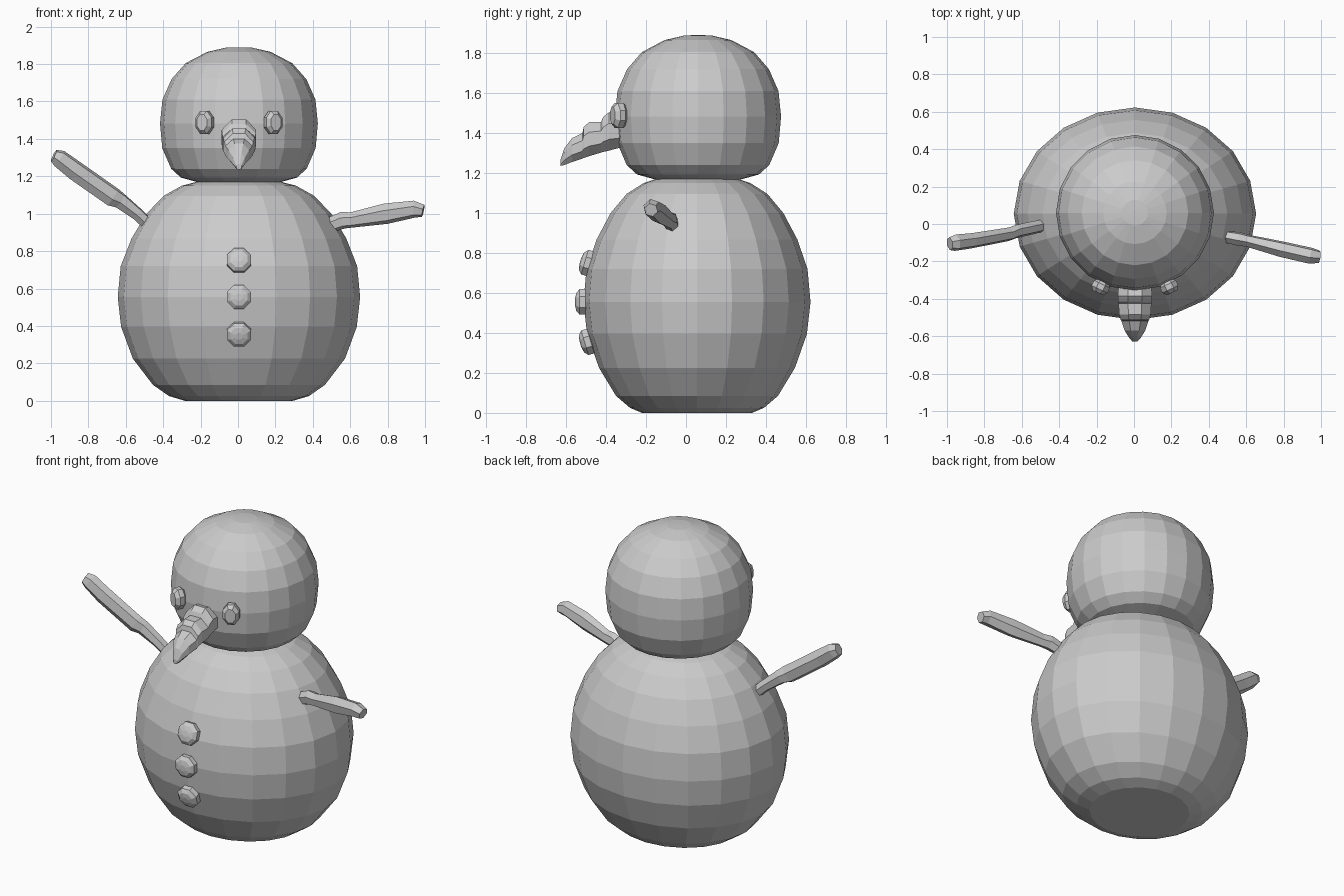
import bpy, bmesh, math
from mathutils import Vector, Matrix

if "Cube" in bpy.data.objects:
    bpy.data.objects.remove(bpy.data.objects["Cube"])


def loft(name, rings):
    """Skin a list of equal-length point rings and cap both ends."""
    bm = bmesh.new()
    rows = [[bm.verts.new(p) for p in ring] for ring in rings]
    n = len(rows[0])
    for a, b in zip(rows, rows[1:]):
        for i in range(n):
            bm.faces.new((a[i], a[(i + 1) % n], b[(i + 1) % n], b[i]))
    bm.faces.new(rows[0])
    bm.faces.new(rows[-1])
    bmesh.ops.recalc_face_normals(bm, faces=bm.faces)
    me = bpy.data.meshes.new(name)
    bm.to_mesh(me)
    bm.free()
    ob = bpy.data.objects.new(name, me)
    bpy.context.collection.objects.link(ob)
    return ob


def snowball(name, profile, cx, cy, n=20):
    """Stack of horizontal ellipses from (z, x radius, y radius)."""
    return loft(name, [[(cx + rx * math.sin(math.tau * i / n), cy + ry * math.cos(math.tau * i / n), z)
                        for i in range(n)] for z, rx, ry in profile])


def twig(name, path, n=6):
    """Tube through (x, y, z, depth radius, height radius)."""
    pts = [Vector(p[:3]) for p in path]
    rings = []
    for k, p in enumerate(path):
        d = (pts[min(k + 1, len(pts) - 1)] - pts[max(k - 1, 0)]).normalized()
        side = d.cross(Vector((0, 0, 1))).normalized()
        up = side.cross(d)
        rings.append([pts[k] + side * p[3] * math.cos(math.tau * i / n + 0.3)
                      + up * p[4] * math.sin(math.tau * i / n + 0.3) for i in range(n)])
    return loft(name, rings)


def pebble(name, loc, normal, profile, n=8):
    """Small faceted lump facing along normal, from (depth, half width, half height)."""
    rot = Vector(normal).normalized().to_track_quat('Z', 'Y').to_matrix().to_4x4()
    m = Matrix.Translation(loc) @ rot
    return loft(name, [[m @ Vector((w * math.cos(math.tau * (i + 0.5) / n) / math.cos(math.pi / n),
                                    h * math.sin(math.tau * (i + 0.5) / n) / math.cos(math.pi / n), d))
                        for i in range(n)] for d, w, h in profile])


# Body with a flattened base
snowball("body", [(0, .29, .275), (.025, .374, .335), (.085, .46, .405), (.225, .567, .49),
                  (.395, .63, .55), (.555, .648, .568), (.72, .632, .553), (.868, .574, .502),
                  (1.0, .494, .432), (1.096, .402, .352), (1.15, .305, .267), (1.172, .22, .2)],
         .005, .055)

# Head
snowball("head", [(z, r, r * .985) for z, r in
                  [(1.163, .2), (1.193, .31), (1.24, .362), (1.35, .41), (1.483, .422), (1.61, .409),
                   (1.72, .36), (1.805, .285), (1.865, .17), (1.888, .07), (1.89, .02)]],
         .005, .06)

# Carrot nose with stepped ridges: (y, bottom z, top z, half width)
nose = [(-.28, 1.34, 1.48, .085), (-.385, 1.312, 1.505, .094), (-.415, 1.305, 1.48, .092),
        (-.425, 1.302, 1.455, .09), (-.485, 1.284, 1.455, .086), (-.512, 1.275, 1.43, .078),
        (-.518, 1.272, 1.4, .074), (-.57, 1.255, 1.375, .056), (-.608, 1.24, 1.325, .032),
        (-.628, 1.236, 1.265, .014)]
loft("nose", [[(.005 + w * math.cos(math.tau * i / 8 + math.pi / 8) * 1.06, y,
                (a + b) / 2 + (b - a) / 2 * math.sin(math.tau * i / 8 + math.pi / 8) * 1.08)
               for i in range(8)] for y, a, b, w in nose])

# Eyes
for s in (-1, 1):
    pebble("eye", (.005 + s * .183, -.335, 1.488), (s * .42, -.9, 0),
           [(-.035, .03, .045), (-.015, .047, .062), (.015, .047, .062), (.036, .03, .042)])

# Buttons following the belly curve
for z, y, tilt in ((.75, -.492, .3), (.555, -.517, 0), (.355, -.492, -.3)):
    pebble("button", (.005, y, z), (0, -1, tilt),
           [(-.03, .045, .045), (-.015, .064, .064), (.015, .064, .064), (.032, .045, .045), (.038, .018, .018)])

# Stick arms
twig("right_arm", [(.48, -.065, .935, .033, .04), (.56, -.08, .965, .038, .046), (.61, -.09, .967, .034, .042),
                   (.79, -.135, 1.0, .044, .056), (.945, -.17, 1.025, .045, .046), (.99, -.175, 1.015, .035, .034)])
twig("left_arm", [(-.47, -.005, .935, .033, .035), (-.54, -.02, 1.0, .036, .036), (-.63, -.04, 1.07, .036, .045),
                  (-.67, -.055, 1.09, .037, .055), (-.87, -.09, 1.23, .042, .055), (-.955, -.1, 1.295, .045, .05),
                  (-.985, -.105, 1.31, .036, .036)])
